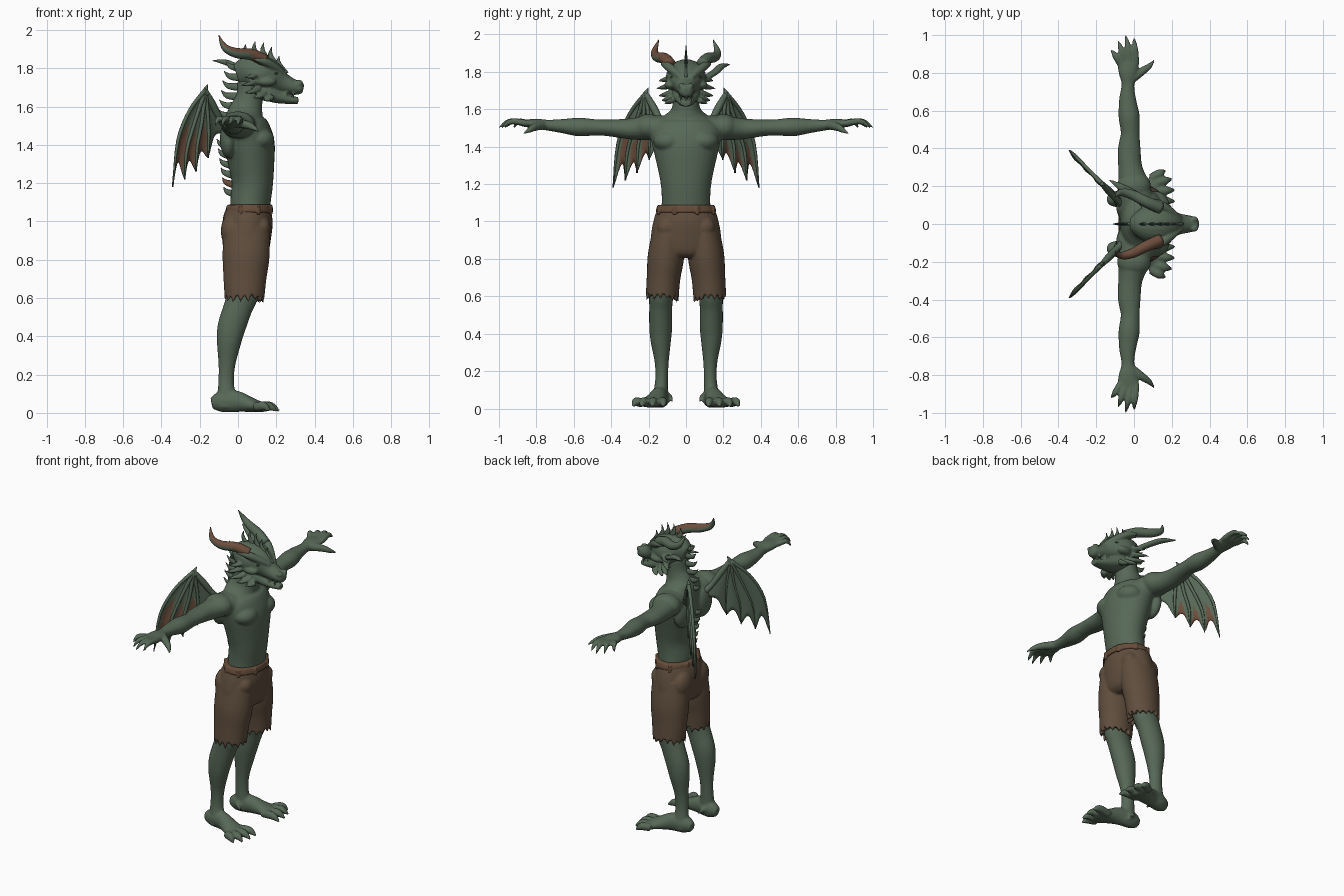
import bpy, bmesh, math, random
from mathutils import Vector, Matrix

random.seed(4)
cube = bpy.data.objects.get("Cube")
if cube:
    bpy.data.objects.remove(cube)

X, Y, Z = Vector((1, 0, 0)), Vector((0, 1, 0)), Vector((0, 0, 1))


def material(name, rgb):
    m = bpy.data.materials.new(name)
    m.use_nodes = True
    m.diffuse_color = (*rgb, 1)
    m.node_tree.nodes["Principled BSDF"].inputs["Base Color"].default_value = (*rgb, 1)
    return m


SKIN = material("scaly green", (.095, .14, .095))
CLOTH = material("worn brown cloth", (.115, .075, .047))
BAND = material("waistband brown", (.13, .072, .042))
RUST = material("rusty brown", (.15, .075, .045))
DARK = material("dark green", (.03, .045, .03))


def finish(bm, name, mats, voxel=0, smooth=3):
    """Turn a bmesh into an object, optionally fusing its pieces."""
    if voxel:
        bmesh.ops.recalc_face_normals(bm, faces=bm.faces)
    for f in bm.faces:
        f.smooth = True
    me = bpy.data.meshes.new(name)
    bm.to_mesh(me)
    bm.free()
    for m in mats:
        me.materials.append(m)
    ob = bpy.data.objects.new(name, me)
    bpy.context.collection.objects.link(ob)
    if voxel:
        r = ob.modifiers.new("fuse", 'REMESH')
        r.mode, r.voxel_size, r.use_smooth_shade = 'VOXEL', voxel, True
        s = ob.modifiers.new("soften", 'SMOOTH')
        s.factor, s.iterations = .5, smooth
    return ob


def resample(rows, steps=4):
    """Catmull-Rom through rows of numbers."""
    rows = [Vector(r) for r in rows]
    out = []
    for i in range(len(rows) - 1):
        a, b = rows[max(i - 1, 0)], rows[i]
        c, d = rows[i + 1], rows[min(i + 2, len(rows) - 1)]
        for k in range(steps):
            t = k / steps
            out.append(b + (c - a) * (t / 2) + (a * 2 - b * 5 + c * 4 - d) * (t * t / 2)
                       + (b * 3 - a - c * 3 + d) * (t ** 3 / 2))
    return out + [rows[-1]]


def loft(bm, rows, ref=Z, side=1, n=16):
    """Skin ellipses (x, y, z, radius across, radius along ref) into a closed tube."""
    rows = resample([(r[0], r[1] * side, *r[2:]) for r in rows])
    pts = [Vector(r[:3]) for r in rows]
    rings = []
    for i, (p, r) in enumerate(zip(pts, rows)):
        tan = pts[min(i + 1, len(pts) - 1)] - pts[max(i - 1, 0)]
        u = tan.cross(ref).normalized()
        v = u.cross(tan).normalized()
        ra, rb = max(r[3], .002), max(r[4], .002)
        rings.append([bm.verts.new(p + u * ra * math.cos(a) + v * rb * math.sin(a))
                      for a in (math.tau * k / n for k in range(n))])
    faces = [bm.faces.new((a[k], a[(k + 1) % n], b[(k + 1) % n], b[k]))
             for a, b in zip(rings, rings[1:]) for k in range(n)]
    caps = [bm.faces.new(rings[0][::-1]), bm.faces.new(rings[-1])]
    bmesh.ops.recalc_face_normals(bm, faces=faces + caps)
    return rings, caps, faces


def tube(bm, points, radii, ref=Z, side=1, flat=1, n=10):
    return loft(bm, [(*p, r, r * flat) for p, r in zip(points, radii)], ref, side, n)


def blob(bm, c, r, side=1):
    bmesh.ops.create_icosphere(bm, subdivisions=3, radius=1, matrix=Matrix.Translation(
        (c[0], c[1] * side, c[2])) @ Matrix.Diagonal((*r, 1)))


# Body: torso, neck, arms, hands, legs and feet fused together
bm = bmesh.new()
loft(bm, [(.06, 0, 1, .14, .1), (.065, 0, 1.1, .13, .105), (.075, 0, 1.2, .135, .108),
          (.07, 0, 1.3, .155, .12), (.06, 0, 1.4, .178, .132), (.045, 0, 1.48, .19, .122),
          (.035, 0, 1.54, .15, .1), (.045, 0, 1.59, .085, .085), (.06, 0, 1.65, .068, .07),
          (.07, 0, 1.73, .07, .072)], X, n=32)
for s in (1, -1):
    loft(bm, [(.02, .1, 1.5, .09, .065), (0, .2, 1.5, .082, .066), (-.02, .3, 1.495, .064, .056),
              (-.025, .4, 1.5, .06, .046), (-.02, .48, 1.503, .05, .043),
              (-.026, .57, 1.505, .056, .05), (-.034, .66, 1.51, .045, .038),
              (-.032, .74, 1.515, .034, .029), (-.032, .8, 1.522, .05, .027),
              (-.03, .87, 1.525, .06, .018), (-.03, .89, 1.525, .05, .012)], Z, s, 20)
    blob(bm, (.11, .09, 1.43), (.08, .085, .06), s)      # chest muscle
    blob(bm, (.0, .2, 1.505), (.09, .08, .07), s)        # shoulder muscle
    blob(bm, (-.05, .1, 1.43), (.045, .08, .1), s)       # shoulder blade
    # fingers and thumb
    for x, tx, ty in ((-.075, -.12, .92), (-.045, -.085, .97), (-.015, -.045, 1), (.012, .0, .985)):
        mid = (x * .4 + tx * .6, .86 + (ty - .86) * .6, 1.535)
        tube(bm, [(x, .85, 1.525), mid, (tx, ty, 1.5)], [.018, .016, .005], Z, s)
    tube(bm, [(-.01, .77, 1.515), (.045, .81, 1.505), (.08, .835, 1.49), (.11, .87, 1.47)],
         [.026, .022, .016, .004], Z, s)
    # leg
    loft(bm, [(.03, .115, .85, .075, .09), (.03, .13, .65, .068, .085), (0, .135, .55, .062, .076),
              (-.033, .135, .45, .062, .074), (-.047, .135, .37, .056, .064),
              (-.058, .13, .25, .038, .044), (-.062, .13, .16, .034, .041),
              (-.06, .135, .08, .04, .05), (-.06, .135, .03, .045, .055)], X, s, 20)
    # foot and toes
    loft(bm, [(-.138, .132, .05, .025, .03), (-.09, .132, .058, .044, .054),
              (-.01, .145, .06, .044, .056), (.06, .165, .044, .056, .04),
              (.12, .185, .03, .07, .026), (.15, .195, .026, .055, .018)], Z, s, 20)
    for y, tx, ty in ((.13, .215, .12), (.17, .215, .18), (.21, .2, .238), (.24, .165, .283)):
        mid = (.08 + (tx - .08) * .65, y + (ty - y) * .65, .036)
        tube(bm, [(.09, y, .03), mid, (tx, ty, .01)], [.025, .024, .006], Z, s)
    tube(bm, [(-.08, .12, .08), (-.06, .085, .06), (-.03, .07, .03)], [.02, .014, .003], Z, s)
finish(bm, "body", [SKIN], .0075)

# Head: skull, snout, jaw, brows, nostrils and cheek frills
bm = bmesh.new()
loft(bm, [(-.005, 0, 1.76, .045, .06), (.05, 0, 1.775, .09, .088), (.12, 0, 1.77, .108, .094),
          (.18, 0, 1.75, .088, .082), (.235, 0, 1.722, .058, .054), (.295, 0, 1.702, .045, .038),
          (.33, 0, 1.697, .034, .032), (.342, 0, 1.695, .016, .018)], Z, n=24)
loft(bm, [(.06, 0, 1.7, .065, .06), (.14, 0, 1.68, .075, .05), (.21, 0, 1.652, .055, .036),
          (.27, 0, 1.635, .038, .022), (.315, 0, 1.632, .024, .018)], Z, n=20)
for s in (1, -1):
    tube(bm, [(.25, .025, 1.765), (.2, .06, 1.8), (.14, .105, 1.835), (.08, .135, 1.845)],
         [.012, .022, .022, .004], Z, s)
    blob(bm, (.318, .024, 1.722), (.022, .017, .018), s)
    blob(bm, (.15, .085, 1.73), (.05, .03, .025), s)
    for x, z, l in ((.1, 1.77, .9), (.09, 1.73, 1), (.1, 1.69, .9), (.13, 1.665, .7), (.17, 1.65, .5)):
        tube(bm, [(x, .07, z), (x - .03 * l, .07 + .05 * l, z - .012),
                  (x - .08 * l, .07 + .09 * l, z - .02)], [.026, .018, .002], Z, s, .7)
    for x in (.2, .25, .29):                              # fangs
        tube(bm, [(x, .04 - (x - .2) * .15, 1.675), (x, .043 - (x - .2) * .15, 1.645)],
             [.009, .002], X, s, n=6)
# single ear, on the left only
tube(bm, [(.07, .09, 1.76), (.01, .15, 1.795), (-.06, .19, 1.83), (-.135, .235, 1.84)],
     [.022, .024, .022, .004], Z, 1, .7)
finish(bm, "head", [SKIN], .006, 2)

bm = bmesh.new()
for s in (1, -1):
    blob(bm, (.195, .071, 1.772), (.014, .012, .008), s)
finish(bm, "eyes", [DARK])

# Horns, the right one weathered brown on top and at its root
for s, name in ((1, "left_horn"), (-1, "right_horn")):
    bm = bmesh.new()
    tube(bm, [(.14, .085, 1.84), (.07, .115, 1.872), (-.01, .155, 1.88), (-.07, .167, 1.91),
              (-.1, .145, 1.972)], [.032, .03, .026, .018, .002], Y, s, n=14)
    bm.normal_update()
    for f in bm.faces:
        f.material_index = int(s < 0 and (f.normal.z > .35 or f.calc_center_median().x > .07))
    finish(bm, name, [SKIN, RUST])


# Spines along the crown, neck and back
def spine(bm, x, z, dx, dz, w):
    base, d = Vector((x, 0, z)), Vector((dx, 0, dz))
    bend = Vector((-dz, 0, dx)) * (-.2 if dx < 0 else .2)
    return tube(bm, [base - d * .3, base + d * .5 - bend, base + d], [w, w * .7, .001], Y, 1, .45, 8)


bm = bmesh.new()
for x, z, h in ((.24, 1.79, .075), (.2, 1.825, .085), (.16, 1.845, .09), (.115, 1.855, .085),
                (.065, 1.855, .07)):
    spine(bm, x, z, -.025, h, .02)
for i in range(6):
    spine(bm, .01 - .008 * i, 1.81 - .05 * i, -.075, .025, .022)
for i in range(6):
    last = i == 4
    for f in spine(bm, -.06 + .007 * i, 1.4 - .05 * i, -.05, .03, .02)[2]:
        f.material_index = int(last)
finish(bm, "spines", [SKIN, RUST])


# Wings: fingers fanned from the wrist, with scalloped skin between them
def on_wing(p, side):
    return Vector((-.08 - .26 * p[0], side * (.12 + .27 * p[0]), p[1]))


WRIST = (.35, 1.685)
FINGERS = [[WRIST, (.66, 1.58), (.9, 1.42), (1, 1.18)],
           [WRIST, (.56, 1.52), (.72, 1.37), (.76, 1.22)],
           [WRIST, (.42, 1.52), (.51, 1.39), (.53, 1.26)],
           [WRIST, (.3, 1.56), (.28, 1.45), (.29, 1.33)],
           [WRIST, (.2, 1.61), (.04, 1.53), (-.15, 1.47)]]
for s, word in ((1, "left"), (-1, "right")):
    bones, skin = bmesh.new(), bmesh.new()
    lines = [[on_wing(p, s) for p in f] for f in FINGERS]
    for i, l in enumerate(lines):
        thick = 2 if i == 4 else 1
        tube(bones, l, [.013, .01 * thick, .009 * thick, .003 * thick ** 3], X, n=8)
    tube(bones, [on_wing(p, s) for p in ((.33, 1.66), (.34, 1.69), (.3, 1.715))],
         [.016, .012, .001], X, n=8)
    finish(bones, word + "_wing_bones", [SKIN])
    out = Vector((1, s, 0)).normalized()
    curves = [resample(l, 5) for l in lines]
    for a, b in zip(curves, curves[1:]):
        grid = []
        for u in (k / 8 for k in range(9)):
            arch = math.sin(math.pi * u)
            row = []
            for j in range(13):
                t = j / 12 * (1 - .2 * arch) * (len(a) - 1)
                k = min(int(t), len(a) - 2)
                pa, pb = a[k].lerp(a[k + 1], t - k), b[k].lerp(b[k + 1], t - k)
                row.append(skin.verts.new(pa.lerp(pb, u) - out * arch * .012 * j / 12))
            grid.append(row)
        for i in range(8):
            for j in range(12):
                f = skin.faces.new((grid[i][j], grid[i + 1][j], grid[i + 1][j + 1], grid[i][j + 1]))
                f.normal_update()
                if f.normal.dot(out) < 0:
                    f.normal_flip()
                start = 6 if s < 0 else 9
                f.material_index = int(1 < i < 7 and j >= start + abs(i - 4) and b is not curves[4])
    ob = finish(skin, word + "_wing_skin", [SKIN, RUST, SKIN, SKIN])
    m = ob.modifiers.new("thickness", 'SOLIDIFY')
    m.thickness, m.material_offset = .006, 2

# Shorts with ragged hems
bm = bmesh.new()
loft(bm, [(.06, 0, 1.075, .15, .112), (.052, 0, 1.01, .172, .13), (.045, 0, .92, .188, .128),
          (.042, 0, .84, .18, .115), (.04, 0, .81, .12, .08)], X, n=32)
for s in (1, -1):
    rings, caps, _ = loft(bm, [(.045, .095, .97, .08, .12), (.042, .107, .82, .097, .123),
                               (.036, .12, .7, .09, .112), (.034, .127, .6, .088, .104)], X, s, 30)
    for k, v in enumerate(rings[-1]):
        v.co.z += random.uniform(-.035, -.015) if k % 2 else random.uniform(0, .025)
    centre = bmesh.ops.poke(bm, faces=[caps[1]])["verts"][0]
    centre.co.z += .05
    blob(bm, (.125, .1, .97), (.045, .055, .055), s)      # pocket bulge
    blob(bm, (-.035, .08, .95), (.055, .08, .09), s)      # seat
finish(bm, "shorts", [CLOTH], .007, 2)

# Waistband and belt loops
bm = bmesh.new()
loft(bm, [(.06, 0, 1.045, .158, .12), (.06, 0, 1.055, .162, .124), (.061, 0, 1.075, .157, .121),
          (.061, 0, 1.088, .15, .115)], X, n=36)
for k in range(8):
    a = math.tau * (k + .5) / 8
    c = Vector((.06 + .122 * math.cos(a), .16 * math.sin(a), 1.06))
    bmesh.ops.create_cube(bm, size=1, matrix=Matrix.Translation(c) @ Matrix.Rotation(a, 4, 'Z')
                          @ Matrix.Diagonal((.014, .016, .05, 1)))
finish(bm, "waistband", [BAND], .006, 1)
